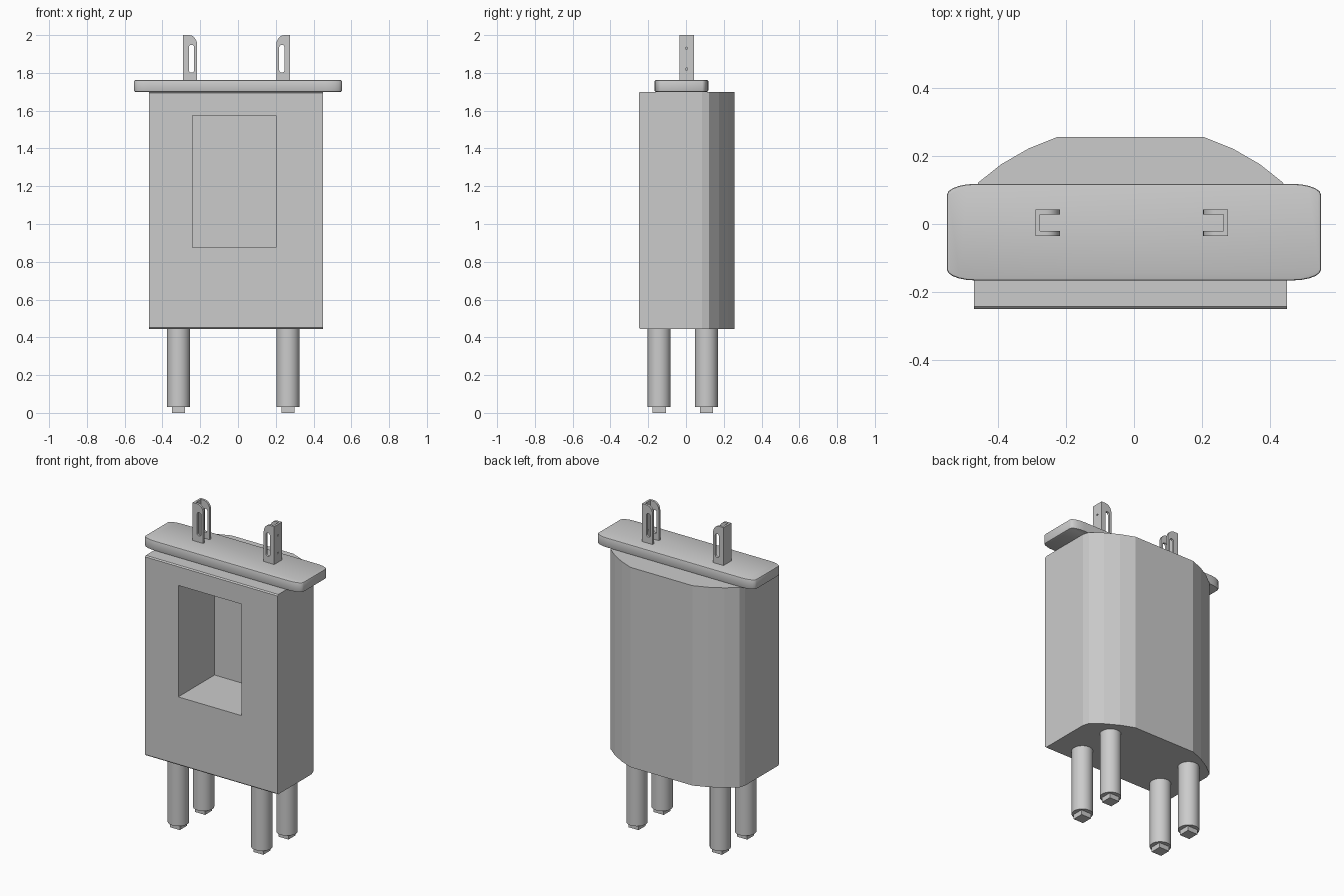
import bpy, bmesh, math
from mathutils import Vector

if "Cube" in bpy.data.objects:
    bpy.data.objects.remove(bpy.data.objects["Cube"])


def finish(name, bm, smooth=False):
    bmesh.ops.recalc_face_normals(bm, faces=bm.faces)
    me = bpy.data.meshes.new(name)
    bm.to_mesh(me)
    bm.free()
    ob = bpy.data.objects.new(name, me)
    bpy.context.collection.objects.link(ob)
    if smooth:
        bpy.ops.object.select_all(action='DESELECT')
        bpy.context.view_layer.objects.active = ob
        ob.select_set(True)
        bpy.ops.object.shade_smooth_by_angle(angle=math.radians(35))
    return ob


def prism_bm(pts, axis, lo, hi):
    """Extrude a 2D profile along z (profile xy) or y (profile xz)."""
    def put(a, b, t):
        return (a, b, t) if axis == 'z' else (a, t, b)
    bm = bmesh.new()
    face = bm.faces.new([bm.verts.new(put(a, b, lo)) for a, b in pts])
    new = bmesh.ops.extrude_face_region(bm, geom=[face])['geom']
    move = Vector(put(0, 0, hi - lo))
    bmesh.ops.translate(bm, vec=move, verts=[v for v in new if isinstance(v, bmesh.types.BMVert)])
    return bm


def box(name, x, y, z):
    x, y, z = sorted(x), sorted(y), sorted(z)
    rect = [(x[0], y[0]), (x[1], y[0]), (x[1], y[1]), (x[0], y[1])]
    return finish(name, prism_bm(rect, 'z', *z))


def cut(ob, cutter):
    cutter.hide_render = True
    cutter.hide_viewport = True
    m = ob.modifiers.new('cut', 'BOOLEAN')
    m.operation = 'DIFFERENCE'
    m.solver = 'EXACT'
    m.object = cutter


def arc(cx, cz, rx, rz, a0, a1, n):
    angles = [math.radians(a0 + (a1 - a0) * i / n) for i in range(n + 1)]
    return [(cx + rx * math.cos(a), cz + rz * math.sin(a)) for a in angles]


# Body: flat front, faceted bowed back
CX = -0.01
half = [(0.46, -0.25), (0.46, 0.085), (0.448, 0.122), (0.38, 0.176), (0.30, 0.222), (0.215, 0.256)]
profile = [(CX + x, y) for x, y in half] + [(CX - x, y) for x, y in reversed(half)]
bm = prism_bm(profile, 'z', 0.445, 1.70)
front = [e for e in bm.edges if all(v.co.y < -0.24 for v in e.verts)
         and abs(e.verts[0].co.z - e.verts[1].co.z) < 0.01]
bmesh.ops.bevel(bm, geom=front, offset=0.007, segments=1, affect='EDGES')
body = finish('body', bm)

# Deep rectangular recess in the front
cut(body, box('recess_cutter', (-0.24, 0.20), (-0.4, 0.11), (0.875, 1.575)))

# Lid with softly rounded ends
lid = []
for cx, cy, a in ((0.465, 0.086, 0), (-0.465, 0.086, 90), (-0.465, -0.134, 180), (0.465, -0.134, 270)):
    lid += arc(cx, cy, 0.085, 0.032, a, a + 90, 5)
bm = prism_bm(lid, 'z', 1.70, 1.762)
rim = [e for e in bm.edges if abs(e.verts[0].co.z - e.verts[1].co.z) < 0.01]
bmesh.ops.bevel(bm, geom=rim, offset=0.006, segments=2, profile=0.5, affect='EDGES')
finish('lid', bm, True)

# Four round pins with square tips
for side, x in (('left', -0.315), ('right', 0.265)):
    for row, y in (('front', -0.142), ('back', 0.108)):
        bm = prism_bm(arc(x, y, 0.061, 0.061, 0, 348.75, 31), 'z', 0.03, 0.45)
        finish(f'pin_{row}_{side}', bm, True)
        box(f'pin_tip_{row}_{side}', (x - 0.035, x + 0.035), (y - 0.035, y + 0.035), (0, 0.035))

# Two mirrored U-channel terminals with slots and small holes
MX = -0.007
for side, s in (('left', -1), ('right', 1)):
    outer, inner = 0.283, 0.21
    pts = [(outer, 1.75), (outer, 2.0)] + arc(0.252, 1.95, -0.042, 0.05, 90, 0, 6) + [(inner, 1.75)]
    tab = finish(f'terminal_{side}', prism_bm([(MX + s * x, z) for x, z in pts], 'y', -0.035, 0.042), True)
    cut(tab, box(f'channel_cutter_{side}', (MX + s * 0.15, MX + s * 0.270), (-0.021, 0.028), (1.7, 2.1)))
    slot = arc(0.239, 1.935, 0.014, 0.014, 0, 180, 8) + arc(0.239, 1.815, 0.014, 0.014, 180, 360, 8)
    cut(tab, finish(f'slot_cutter_{side}', prism_bm([(MX + s * x, z) for x, z in slot], 'y', -0.1, 0.1)))
    for i, z in enumerate((1.82, 1.93)):
        bm = prism_bm(arc(0, 0, 0.006, 0.006, 0, 330, 11), 'z', 0.25, 0.30)
        for v in bm.verts:
            v.co = (MX + s * v.co.z, v.co.x + 0.003, z + v.co.y)
        cut(tab, finish(f'hole_cutter_{side}_{i}', bm))
